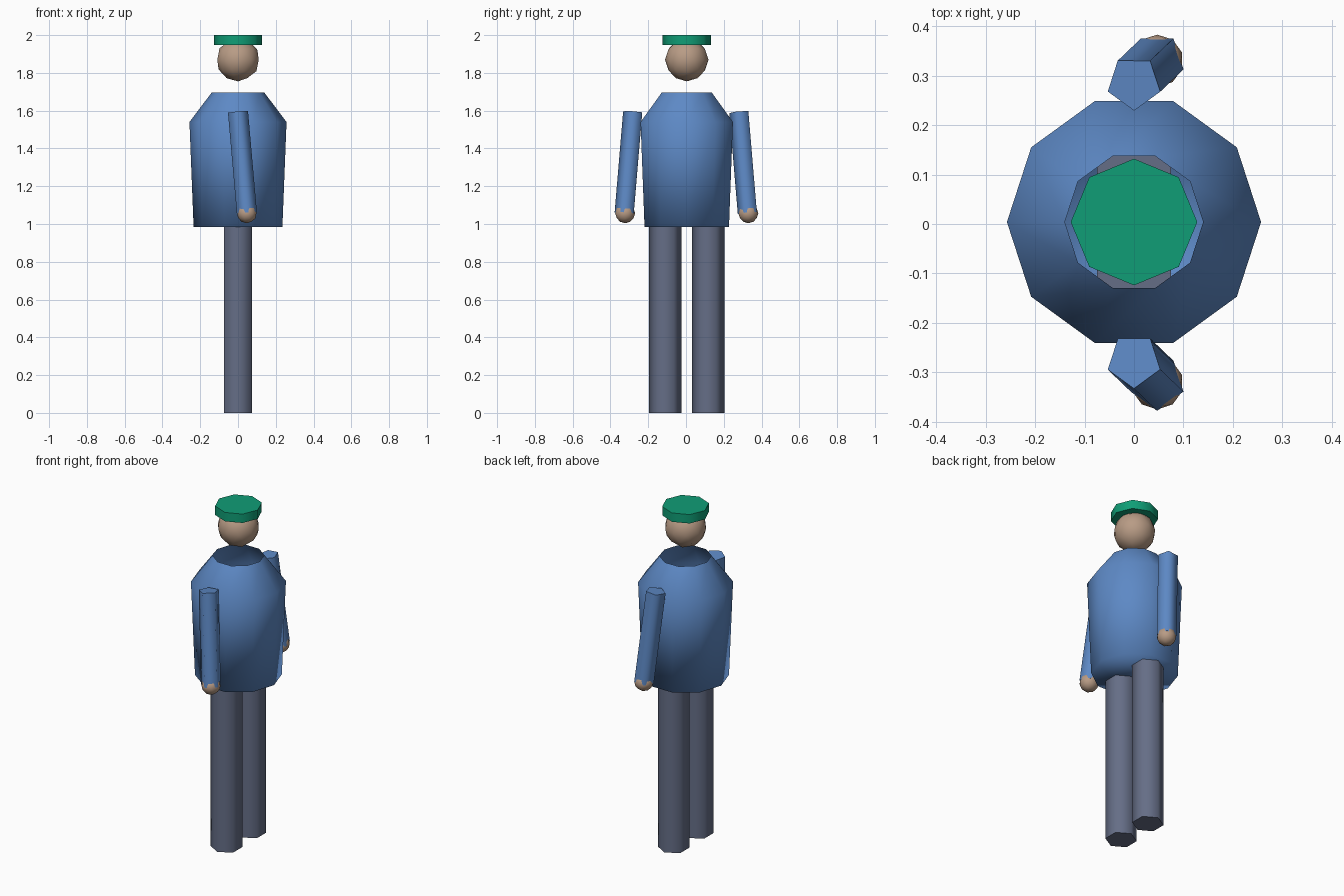
import bpy, bmesh
from math import sin, cos, pi, radians
from mathutils import Vector

if "Cube" in bpy.data.objects:
    bpy.data.objects.remove(bpy.data.objects["Cube"])

CY = 0.004  # body axis in y


def material(name, rgb):
    m = bpy.data.materials.new(name)
    m.diffuse_color = (*rgb, 1)
    m.use_nodes = True
    m.node_tree.nodes["Principled BSDF"].inputs["Base Color"].default_value = m.diffuse_color
    return m


BLUE = material("blue", (0.11, 0.25, 0.56))
SLATE = material("slate", (0.13, 0.155, 0.24))
SKIN = material("skin", (0.48, 0.33, 0.235))
GREEN = material("green", (0.005, 0.34, 0.18))


def finish(name, bm, mat, angle):
    bmesh.ops.recalc_face_normals(bm, faces=bm.faces)
    me = bpy.data.meshes.new(name)
    bm.to_mesh(me)
    bm.free()
    me.materials.append(mat)
    ob = bpy.data.objects.new(name, me)
    bpy.context.collection.objects.link(ob)
    bpy.ops.object.select_all(action='DESELECT')
    ob.select_set(True)
    bpy.context.view_layer.objects.active = ob
    bpy.ops.object.shade_smooth_by_angle(angle=radians(angle))
    return ob


def tube(name, rings, sides, phase, mat, top_cap=True, angle=80):
    """Loft n-sided rings (centre, radius), listed bottom to top."""
    bm = bmesh.new()
    axis = (Vector(rings[-1][0]) - Vector(rings[0][0])).normalized()
    tilt = Vector((0, 0, 1)).rotation_difference(axis)
    loops = []
    for centre, r in rings:
        angles = [phase + 2 * pi * i / sides for i in range(sides)]
        loops.append([bm.verts.new(Vector(centre) + tilt @ Vector((r * cos(a), r * sin(a), 0)))
                      for a in angles])
    for lo, hi in zip(loops, loops[1:]):
        for i in range(sides):
            j = (i + 1) % sides
            bm.faces.new((lo[i], lo[j], hi[j], hi[i]))
    bm.faces.new(loops[0][::-1])
    if top_cap:
        bm.faces.new(loops[-1])
    return finish(name, bm, mat, angle)


def ball(name, centre, r, mat):
    bm = bmesh.new()
    bmesh.ops.create_icosphere(bm, subdivisions=2, radius=r)
    bmesh.ops.translate(bm, verts=bm.verts, vec=centre)
    return finish(name, bm, mat, 80)


# Torso, open at the neck
tube("torso", [((0, CY, 0.983), 0.235), ((0, CY, 1.54), 0.257), ((0, CY, 1.695), 0.14)],
     10, 0, BLUE, top_cap=False, angle=180)

# Head and flat cap
ball("head", (0, CY, 1.87), 0.115, SKIN)
tube("cap", [((0, CY, 1.947), 0.128), ((0, CY, 2.0), 0.128)], 8, 0, GREEN)

for side, s in (("left", 1), ("right", -1)):
    # Leg, reaching just inside the torso
    y = CY + s * 0.113
    tube(side + "_leg", [((0, y, 0), 0.086), ((0, y, 0.995), 0.086)], 6, pi / 2, SLATE)
    # Arm, leaning outward and to +x, with a hand at the end
    wrist = (0.047, CY + s * 0.326, 1.057)
    tube(side + "_arm", [(wrist, 0.056), ((0, CY + s * 0.281, 1.592), 0.056)], 5, -pi / 2, BLUE)
    ball(side + "_hand", wrist, 0.053, SKIN)
